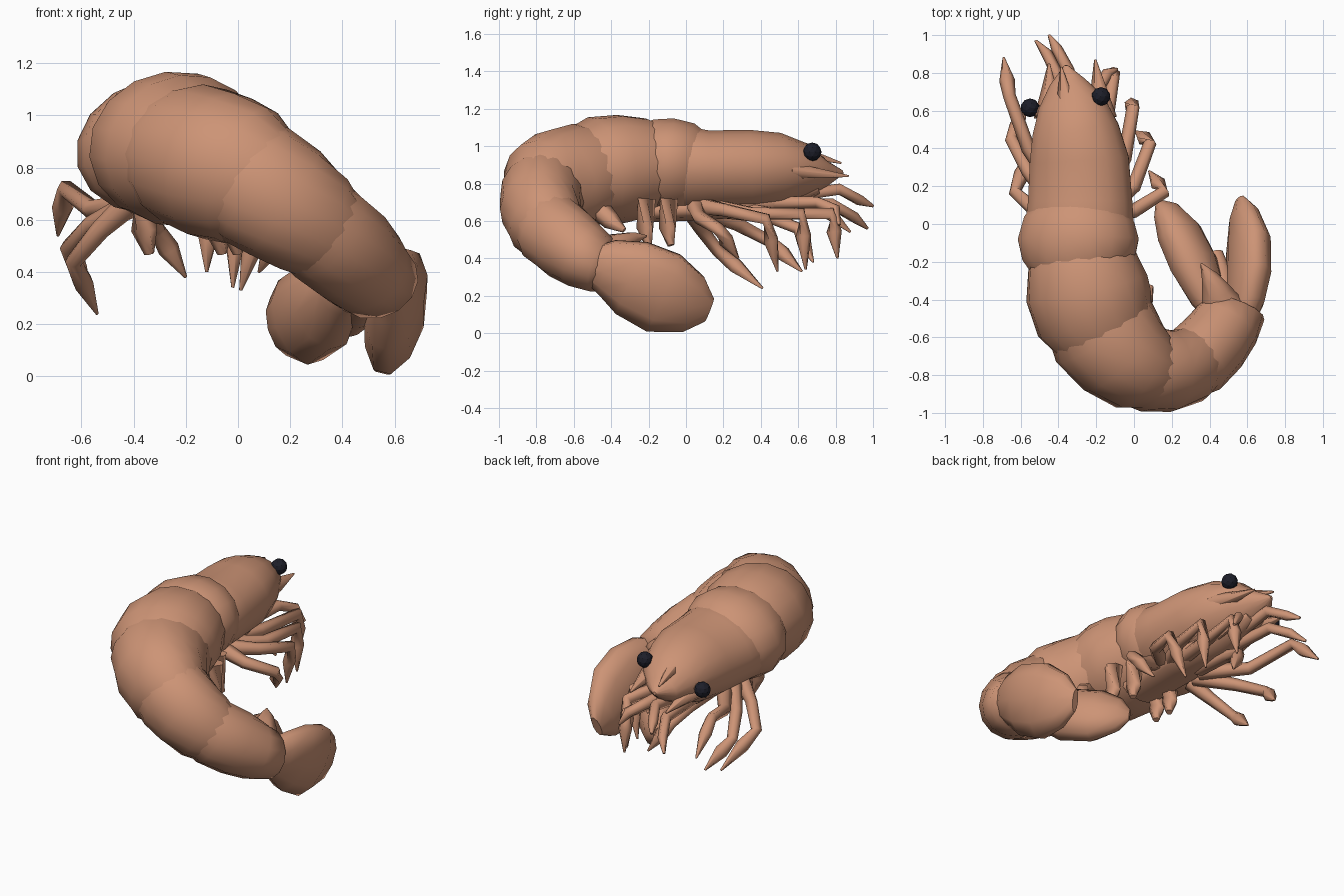
import bpy, bmesh, math
from mathutils import Vector


def material(name, rgb):
    m = bpy.data.materials.new(name)
    m.diffuse_color = (*rgb, 1)
    return m


SHELL = material("salmon shell", (0.61, 0.295, 0.18))
DARK = material("eye black", (0.012, 0.013, 0.022))
ROLL = (-.25, 0, .97)  # the head end leans to one side


def loft(name, rings, sides=14, up=(0, 0, 1)):
    """Skin rings given as (x, y, z, half_width, half_height) along a path."""
    bm = bmesh.new()
    pts = [Vector(r[:3]) for r in rings]
    loops = []
    for i, r in enumerate(rings):
        t = (pts[min(i + 1, len(pts) - 1)] - pts[max(i - 1, 0)]).normalized()
        side = t.cross(Vector(up)).normalized()
        top = side.cross(t)
        loops.append([bm.verts.new(pts[i]
                      + side * r[3] * math.cos(2 * math.pi * k / sides)
                      + top * r[4] * math.sin(2 * math.pi * k / sides))
                      for k in range(sides)])
    for a, b in zip(loops, loops[1:]):
        for k in range(sides):
            n = (k + 1) % sides
            bm.faces.new((a[k], a[n], b[n], b[k]))
    bm.faces.new(loops[0])
    bm.faces.new(loops[-1])
    bmesh.ops.recalc_face_normals(bm, faces=bm.faces)
    for f in bm.faces:
        f.smooth = len(f.verts) == 4
    me = bpy.data.meshes.new(name)
    bm.to_mesh(me)
    bm.free()
    me.materials.append(SHELL)
    ob = bpy.data.objects.new(name, me)
    bpy.context.collection.objects.link(ob)
    return ob


def limb(name, points, radii, sides=6):
    loft(name, [(*p, r, r) for p, r in zip(points, radii)], sides)


# Carapace, tapering to the snout
loft("carapace", [
    (-.36, .84, .86, .01, .01), (-.35, .75, .85, .10, .07),
    (-.33, .64, .865, .18, .145), (-.31, .50, .87, .235, .20),
    (-.29, .34, .865, .27, .22), (-.285, .12, .86, .285, .22),
    (-.29, -.04, .87, .30, .24), (-.29, -.12, .87, .27, .21)], 16, ROLL)

# Overlapping abdomen segments, curling sideways and down
loft("abdomen_1", [
    (-.285, .09, .865, .25, .20), (-.29, .02, .875, .30, .245),
    (-.295, -.08, .885, .33, .26), (-.29, -.17, .885, .31, .255),
    (-.285, -.23, .88, .27, .23)], 16, ROLL)
loft("abdomen_2", [
    (-.28, -.13, .88, .27, .23), (-.27, -.21, .885, .295, .265),
    (-.25, -.34, .88, .33, .29), (-.21, -.47, .865, .325, .295),
    (-.15, -.57, .84, .28, .26)], 16, (-.12, 0, 1))
loft("abdomen_3", [
    (-.22, -.46, .86, .27, .25), (-.165, -.56, .845, .30, .28),
    (-.07, -.68, .805, .28, .29), (.03, -.755, .77, .25, .275),
    (.11, -.785, .73, .20, .225)], 16)
loft("abdomen_4", [
    (.0, -.75, .77, .215, .235), (.07, -.765, .735, .23, .25),
    (.18, -.775, .665, .22, .24), (.28, -.75, .59, .205, .22),
    (.35, -.70, .53, .18, .185)], 16)
loft("abdomen_5", [
    (.26, -.76, .61, .18, .19), (.33, -.72, .55, .20, .205),
    (.42, -.63, .475, .195, .20), (.485, -.54, .41, .185, .18),
    (.525, -.45, .365, .175, .155), (.53, -.41, .36, .09, .08)], 14)

# Tail fan: thick outer paddles, a small inner paddle, a pointed top plate
loft("tail_paddle_right", [
    (.57, -.53, .37, .06, .09), (.59, -.42, .35, .095, .16),
    (.605, -.29, .295, .11, .22), (.605, -.12, .215, .11, .235),
    (.58, .04, .155, .075, .165), (.56, .125, .125, .025, .07)], 10, (.25, 0, 1))
loft("tail_paddle_left", [
    (.45, -.50, .37, .06, .08), (.39, -.38, .34, .10, .12),
    (.32, -.22, .27, .125, .18), (.24, -.05, .215, .115, .18),
    (.17, .07, .195, .07, .12), (.13, .115, .19, .02, .04)], 10, (-.3, 0, 1))
loft("tail_inner_paddle", [
    (.50, -.48, .34, .07, .07), (.46, -.30, .24, .07, .06),
    (.43, -.15, .18, .04, .03)], 8)
loft("tail_plate", [
    (.49, -.50, .42, .14, .08), (.44, -.37, .48, .085, .06),
    (.40, -.28, .51, .045, .035), (.355, -.21, .52, .005, .005)], 6)

# Snout spikes
for n, a, b in (("rostrum", (-.345, .50, 1.0), (-.385, .83, .91)),
                ("spike_right", (-.17, .56, .87), (-.205, .87, .84)),
                ("spike_left", (-.45, .56, .80), (-.45, .85, .76))):
    loft(n, [(*a, .08, .05), (*b, .006, .006)], 6)

# Eyes on short stalks
for s, root, p in (("left", (-.42, .56, .84), (-.55, .615, .85)),
                   ("right", (-.24, .58, .92), (-.175, .675, .97))):
    limb("eye_stalk_" + s, [root, p], [.04, .03])
    bm = bmesh.new()
    bmesh.ops.create_icosphere(bm, subdivisions=2, radius=.05)
    bmesh.ops.translate(bm, vec=p, verts=bm.verts)
    me = bpy.data.meshes.new("eye_" + s)
    bm.to_mesh(me)
    bm.free()
    me.materials.append(DARK)
    bpy.context.collection.objects.link(bpy.data.objects.new("eye_" + s, me))

# Walking legs: hip, knee, ankle, tip
LEGS = [
    [(-.15, .05, .68), (.00, .07, .62), (.16, .17, .56), (.08, .28, .40)],
    [(-.15, .08, .68), (.00, .20, .66), (.085, .43, .61), (.01, .49, .33)],
    [(-.18, .12, .68), (-.05, .35, .64), (-.005, .62, .64), (-.02, .64, .34)],
    [(-.22, .16, .68), (-.16, .45, .64), (-.11, .78, .64), (-.12, .81, .40)],
    [(-.42, .02, .66), (-.53, .08, .56), (-.63, .17, .44), (-.54, .41, .24)],
    [(-.40, .08, .66), (-.56, .28, .58), (-.65, .45, .49), (-.57, .62, .33)],
    [(-.38, .15, .66), (-.56, .40, .64), (-.66, .68, .72), (-.69, .88, .54)],
    [(-.35, .18, .66), (-.34, .45, .62), (-.31, .60, .56), (-.20, .68, .38)],
]
for i, p in enumerate(LEGS):
    mid = tuple((Vector(p[2]) * .6 + Vector(p[3]) * .4))
    limb(f"leg_{i + 1}", p[:3] + [mid, p[3]], [.05, .038, .034, .042, .006])

# Front feelers reaching past the snout
for n, p in (("feeler_upper", [(-.34, .45, .72), (-.35, .82, .77), (-.41, .93, .71), (-.45, 1.0, .68)]),
             ("feeler_lower", [(-.38, .40, .70), (-.40, .78, .69), (-.46, .90, .62), (-.52, .97, .56)]),
             ("feeler_right", [(-.22, .40, .70), (-.20, .70, .70), (-.14, .80, .66), (-.09, .82, .58)])):
    limb(n, p, [.04, .034, .03, .008])

# Mouth base and swimmerets under the body
loft("underside", [(-.33, .70, .78, .06, .04), (-.30, .45, .70, .13, .07),
                   (-.26, .10, .665, .16, .06), (-.25, -.25, .65, .14, .06)], 8)
for i, y in enumerate((-.09, -.21)):
    for s, x in (("left", -.36), ("right", -.08 + .06 * i)):
        limb(f"swimmeret_{s}_{i + 1}", [(x, y, .72), (x, y - .01, .56), (x + .02, y + .01, .47)],
             [.055, .05, .02])
limb("swimmeret_rear", [(-.02, -.46, .66), (.06, -.40, .60), (.09, -.33, .55)], [.06, .05, .015])
